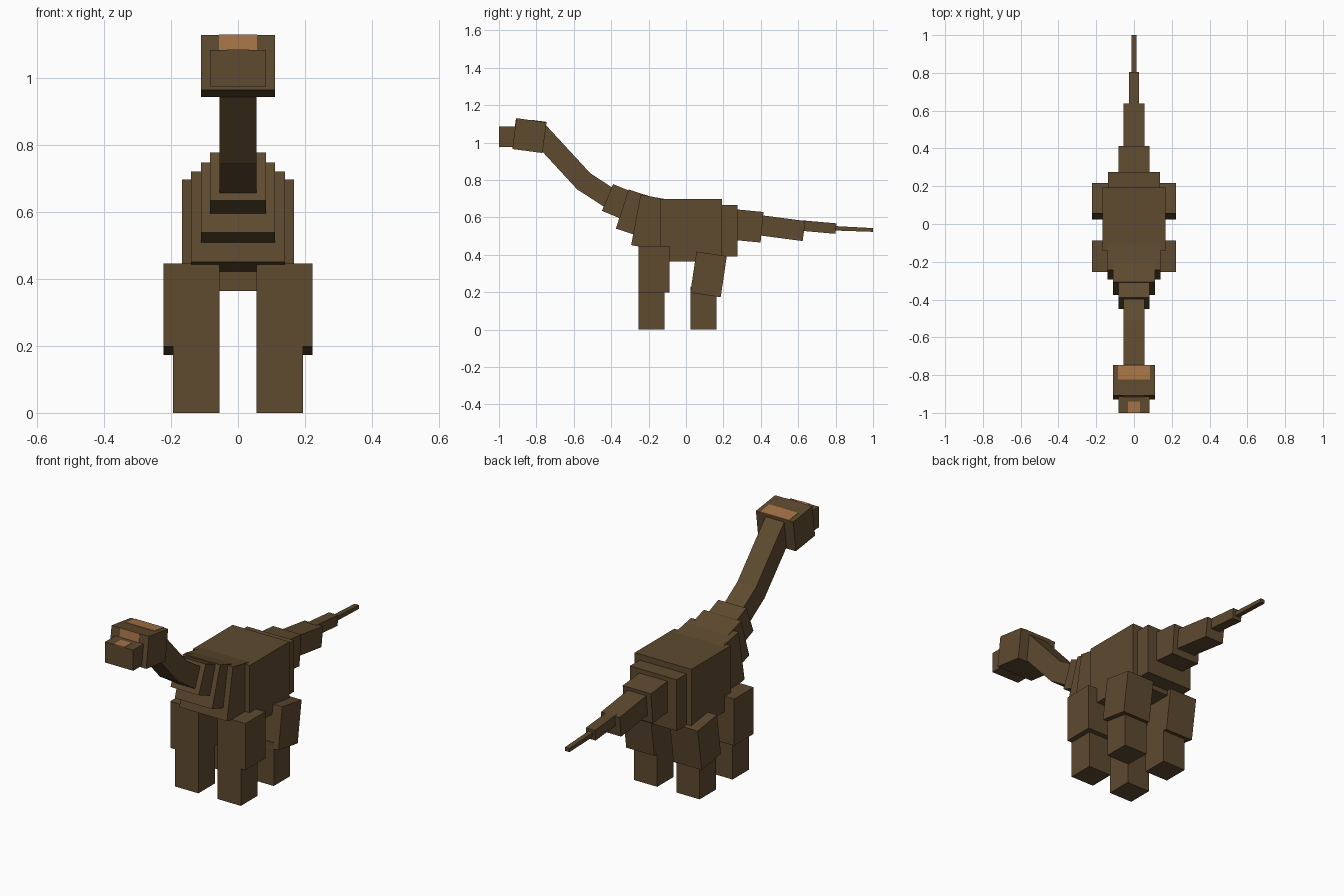
import bpy
import bmesh
from math import sin, cos, radians

cube = bpy.data.objects.get("Cube")
if cube:
    bpy.data.objects.remove(cube, do_unlink=True)


def material(name, rgb):
    mat = bpy.data.materials.new(name)
    mat.use_nodes = True
    mat.diffuse_color = (*rgb, 1)
    mat.node_tree.nodes["Principled BSDF"].inputs["Base Color"].default_value = (*rgb, 1)
    return mat


HIDE = material("brown hide", (0.112, 0.068, 0.028))
TAN = material("tan patch", (0.376, 0.171, 0.061))


def offset(corner, pitch, along=0, down=0):
    """Move a side-view point (y, z) along and down a pitched block."""
    s, c = sin(radians(pitch)), cos(radians(pitch))
    return corner[0] + along * c - down * s, corner[1] - along * s - down * c


def block(name, x_range, corner, length, height, pitch=0, mat=HIDE, taper=0):
    """Block hung from its front top corner (y, z); pitch lowers its back end."""
    profile = [corner,
               offset(corner, pitch, length, taper),
               offset(corner, pitch, length, height - taper),
               offset(corner, pitch, 0, height)]
    bm = bmesh.new()
    rings = [[bm.verts.new((x, y, z)) for y, z in profile] for x in x_range]
    bm.faces.new(rings[0])
    bm.faces.new(rings[1])
    for i in range(4):
        j = (i + 1) % 4
        bm.faces.new((rings[0][i], rings[0][j], rings[1][j], rings[1][i]))
    bmesh.ops.recalc_face_normals(bm, faces=bm.faces)
    mesh = bpy.data.meshes.new(name)
    bm.to_mesh(mesh)
    bm.free()
    mesh.materials.append(mat)
    obj = bpy.data.objects.new(name, mesh)
    bpy.context.collection.objects.link(obj)
    return obj


def centred(name, half_width, *args, **kwargs):
    return block(name, (-half_width, half_width), *args, **kwargs)


# Torso
centred("body", 0.167, (-0.14, 0.697), 0.333, 0.332)
centred("hips", 0.138, (0.15, 0.665), 0.125, 0.273)
centred("chest", 0.14, (-0.243, 0.722), 0.19, 0.275, 10.5)

# Neck, from the shoulders up to the head
centred("neck_base", 0.11, (-0.307, 0.749), 0.15, 0.22, 18)
centred("neck_collar", 0.083, (-0.39, 0.778), 0.13, 0.155, 22.5)
centred("lower_neck", 0.055, (-0.52, 0.841), 0.2, 0.11, 33)
centred("upper_neck", 0.055, (-0.76, 1.105), 0.39, 0.11, 47.3)

# Head and snout
HEAD, TILT = (-0.907, 1.13), 7.6
SNOUT = (-1.0, 1.085)
centred("head", 0.11, HEAD, 0.163, 0.166, TILT)
centred("snout", 0.083, SNOUT, 0.12, 0.11)

# Tan patches: crown, brow and nose
centred("crown_patch", 0.085, offset(HEAD, TILT, 0.085, -0.002), 0.078, 0.004, TILT, TAN)
centred("brow_patch", 0.057, offset(HEAD, TILT, -0.002, 0), 0.004, 0.055, TILT, TAN)
centred("nose_patch", 0.031, offset(SNOUT, 0, 0, -0.002), 0.06, 0.004, 0, TAN)

# Tail, each section thinner than the last
centred("tail_root", 0.083, (0.255, 0.644), 0.16, 0.164, 5.5)
centred("tail_middle", 0.055, (0.39, 0.613), 0.25, 0.108, 7.5)
centred("tail_end", 0.027, (0.62, 0.584), 0.185, 0.056, 5)
centred("tail_tip", 0.013, (0.785, 0.554), 0.215, 0.024, 2.5, taper=0.002)

# Legs, mirrored left and right
for side, sign in (("left", 1), ("right", -1)):
    thigh, shin = [(sign * 0.056, sign * outer) for outer in (0.222, 0.194)]
    block(f"front_{side}_upper_leg", thigh, (-0.253, 0.446), 0.166, 0.248)
    block(f"front_{side}_lower_leg", shin, (-0.253, 0.2), 0.138, 0.2)
    block(f"rear_{side}_thigh", thigh, (0.056, 0.417), 0.164, 0.222, 8.5)
    block(f"rear_{side}_lower_leg", shin, (0.024, 0.23), 0.138, 0.23)
